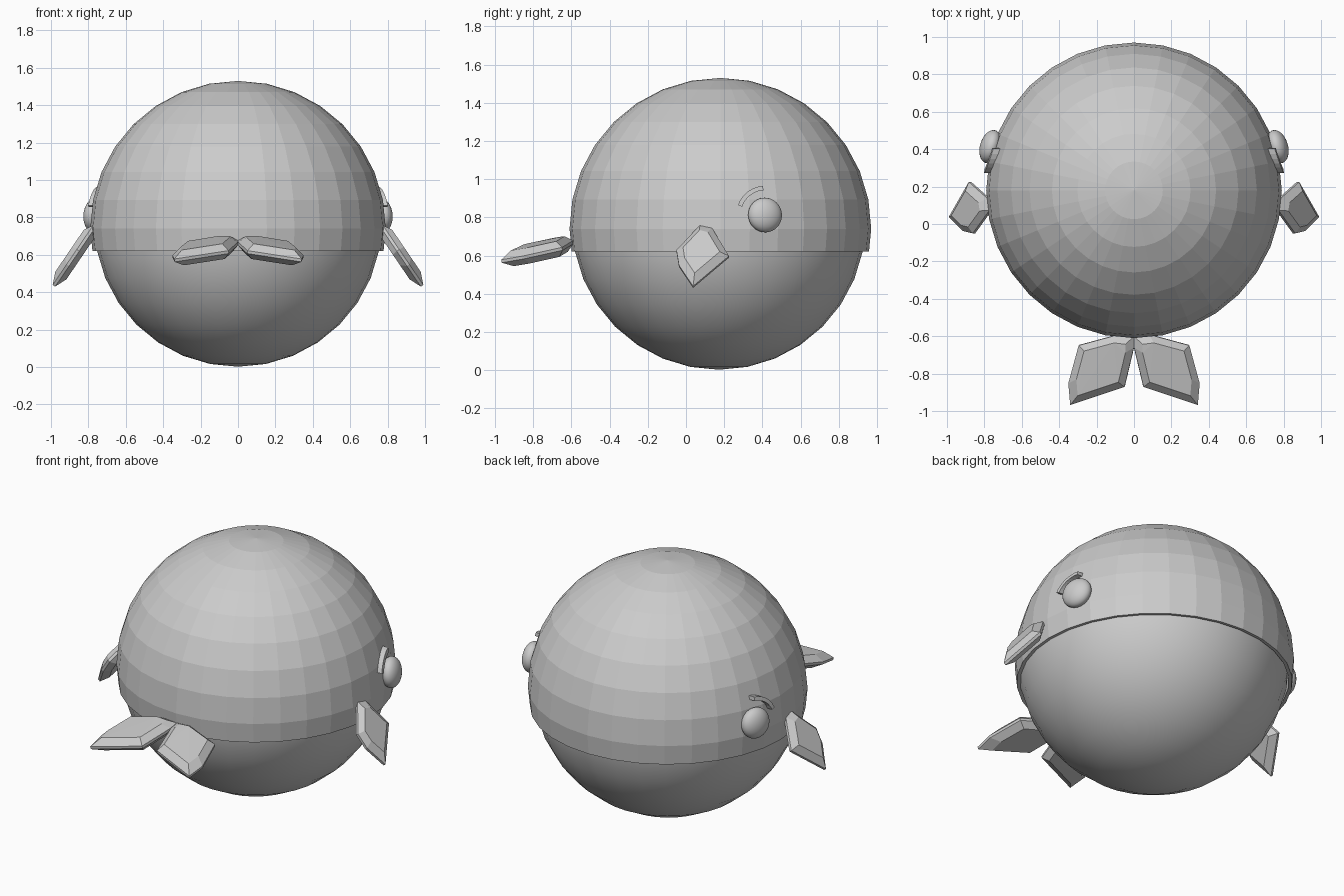
import bpy, bmesh, math
from mathutils import Vector, Matrix

if "Cube" in bpy.data.objects:
    bpy.data.objects.remove(bpy.data.objects["Cube"])

CENTRE = Vector((0, 0.18, 0.74))
R = 0.79


def finish(bm, name, smooth=False, mirror=False):
    bmesh.ops.recalc_face_normals(bm, faces=bm.faces)
    for f in bm.faces:
        f.smooth = smooth
    me = bpy.data.meshes.new(name)
    bm.to_mesh(me)
    bm.free()
    ob = bpy.data.objects.new(name, me)
    bpy.context.collection.objects.link(ob)
    if mirror:
        m = ob.modifiers.new("mirror", 'MIRROR')
        m.use_mirror_merge = False
        m.use_clip = False
    return ob


def cut_sphere(centre, radius, z, keep_top):
    bm = bmesh.new()
    bmesh.ops.create_uvsphere(bm, u_segments=32, v_segments=16, radius=radius,
                              matrix=Matrix.Translation(centre))
    bmesh.ops.bisect_plane(bm, geom=bm.verts[:] + bm.edges[:] + bm.faces[:],
                           plane_co=(0, 0, z), plane_no=(0, 0, 1),
                           clear_inner=keep_top, clear_outer=not keep_top)
    return bm


def fin(name, outline, normal, thick, inset):
    # flat outline with a smaller raised copy on either side
    pts = [Vector(p) for p in outline]
    n = Vector(normal).normalized()
    mid = sum(pts, Vector()) / len(pts)
    bm = bmesh.new()
    for p in pts:
        bm.verts.new(p + n * 0.008)
        bm.verts.new(p - n * 0.008)
        q = p.lerp(mid, inset)
        bm.verts.new(q + n * thick)
        bm.verts.new(q - n * thick)
    res = bmesh.ops.convex_hull(bm, input=bm.verts[:])
    junk = [v for v in res['geom_interior'] if isinstance(v, bmesh.types.BMVert)]
    bmesh.ops.delete(bm, geom=junk, context='VERTS')
    return finish(bm, name, mirror=True)


# faceted upper shell with a thin rim
shell = finish(cut_sphere(CENTRE, R, 0.62, True), "upper_body")
sol = shell.modifiers.new("rim", 'SOLIDIFY')
sol.thickness = 0.02
sol.offset = -1

# smooth belly
finish(cut_sphere(Vector((0, 0.172, 0.77)), 0.768, 0.70, False), "belly", smooth=True)

# eyes: flattened balls facing out of the body
bm = bmesh.new()
eye_at = Vector((0.768, 0.414, 0.812))
out = (eye_at - CENTRE).normalized()
rot = out.to_track_quat('X', 'Z').to_matrix().to_4x4()
bmesh.ops.create_uvsphere(bm, u_segments=32, v_segments=16, radius=1,
                          matrix=Matrix.Translation(eye_at) @ rot
                          @ Matrix.Diagonal((0.055, 0.091, 0.091, 1)))
finish(bm, "eye", smooth=True, mirror=True)

# eyebrows: curved bars hugging the shell
bm = bmesh.new()
rings = []
for i in range(7):
    a = math.radians(161 - 67 * i / 6)
    ring = []
    for rad, dist in ((0.127, 0.77), (0.15, 0.77), (0.15, 0.816), (0.127, 0.816)):
        dy = 0.414 + rad * math.cos(a) - CENTRE.y
        dz = 0.815 + rad * math.sin(a) - CENTRE.z
        ring.append(bm.verts.new(CENTRE + Vector((math.sqrt(dist**2 - dy**2 - dz**2), dy, dz))))
    rings.append(ring)
for a, b in zip(rings, rings[1:]):
    for k in range(4):
        bm.faces.new((a[k], a[k - 1], b[k - 1], b[k]))
bm.faces.new(rings[0])
bm.faces.new(rings[-1])
finish(bm, "eyebrow", mirror=True)

# side fins, all outline points on one slanted plane
side = [(0.073, 0.755), (0.136, 0.74), (0.225, 0.593), (0.037, 0.435),
        (-0.037, 0.545), (-0.05, 0.624)]
fin("side_fin", [(0.77 + (0.75 - z) * 0.68, y, z) for y, z in side],
    (1, 0, 0.68), 0.036, 0.3)

# tail fins
fin("tail_fin", [(0.0, -0.60, 0.67), (0.0, -0.66, 0.66), (0.05, -0.87, 0.615),
                 (0.34, -0.966, 0.57), (0.35, -0.85, 0.59), (0.295, -0.648, 0.635),
                 (0.08, -0.59, 0.67)], (0.15, -0.2, 1), 0.042, 0.25)
